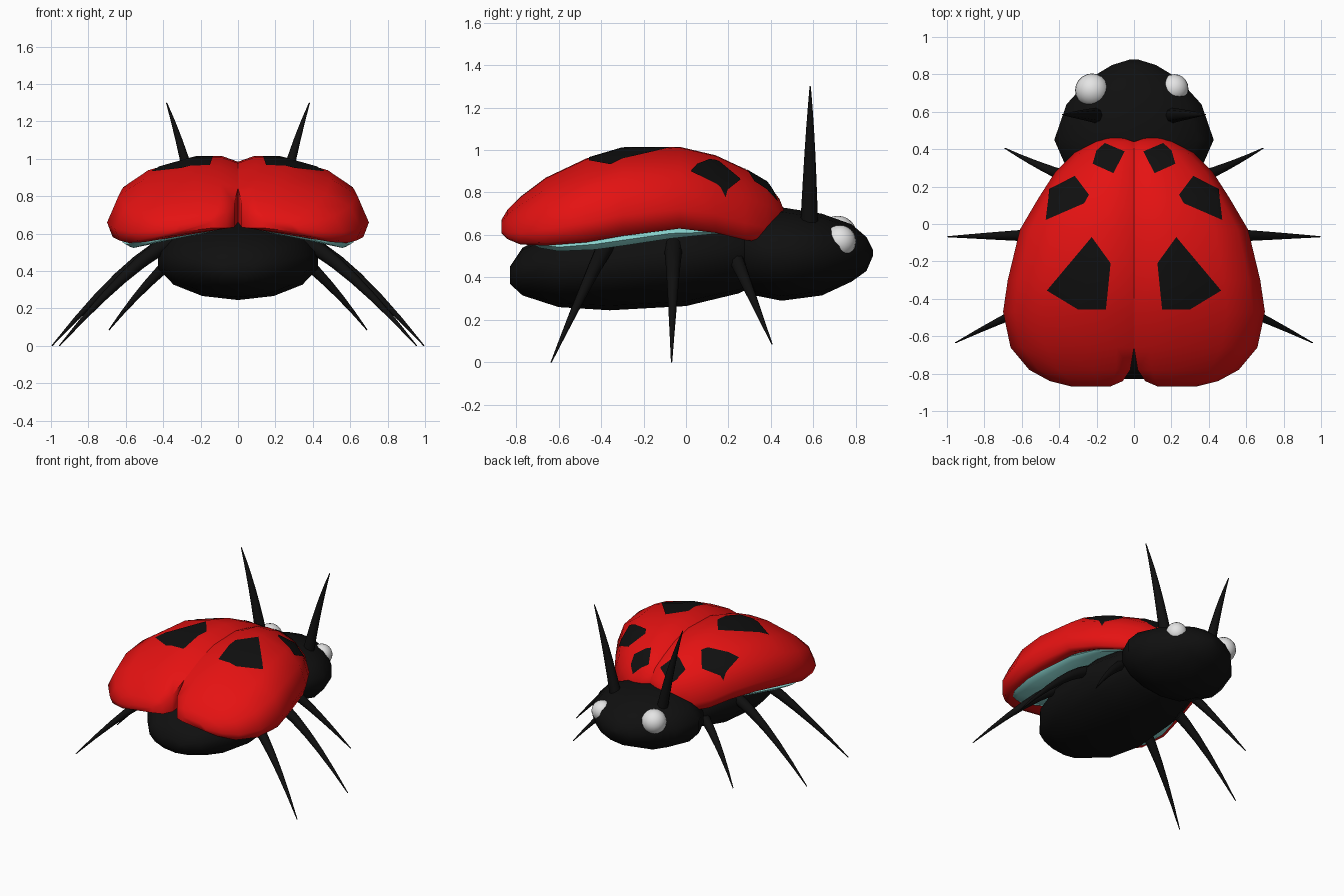
import bpy, bmesh, math
from mathutils import Vector

if "Cube" in bpy.data.objects:
    bpy.data.objects.remove(bpy.data.objects["Cube"], do_unlink=True)


def make_material(name, color):
    m = bpy.data.materials.new(name)
    m.use_nodes = True
    m.diffuse_color = (*color, 1)
    bsdf = next(n for n in m.node_tree.nodes if n.type == 'BSDF_PRINCIPLED')
    bsdf.inputs["Base Color"].default_value = (*color, 1)
    bsdf.inputs["Roughness"].default_value = 0.6
    return m


red = make_material("shell_red", (0.78, 0.006, 0.006))
black = make_material("body_black", (0.005, 0.005, 0.005))
aqua = make_material("underwing_aqua", (0.29, 0.76, 0.72))
white = make_material("eye_white", (0.78, 0.78, 0.78))


def finish(bm, name, mat, angle=60):
    mesh = bpy.data.meshes.new(name)
    bm.to_mesh(mesh)
    bm.free()
    mesh.materials.append(mat)
    ob = bpy.data.objects.new(name, mesh)
    bpy.context.collection.objects.link(ob)
    bpy.ops.object.select_all(action='DESELECT')
    ob.select_set(True)
    bpy.context.view_layer.objects.active = ob
    bpy.ops.object.shade_smooth_by_angle(angle=math.radians(angle))
    return ob


def loft(rings):
    """Skin a list of closed rings and cap both ends."""
    bm = bmesh.new()
    loops = [[bm.verts.new(p) for p in ring] for ring in rings]
    n = len(loops[0])
    for a, b in zip(loops, loops[1:]):
        for i in range(n):
            j = (i + 1) % n
            bm.faces.new((a[i], a[j], b[j], b[i]))
    bm.faces.new(loops[0])
    bm.faces.new(loops[-1])
    bmesh.ops.recalc_face_normals(bm, faces=bm.faces)
    return bm


def ovals(stations, sides=14):
    """Rings from (y, half width, low z, high z)."""
    rings = []
    for y, w, lo, hi in stations:
        angles = [2 * math.pi * i / sides for i in range(sides)]
        rings.append([(w * math.sin(a), y, (lo + hi) / 2 - (hi - lo) / 2 * math.cos(a))
                      for a in angles])
    return rings


def half_sections(stations, profile, slope=0):
    """Rings from (y, inner x, outer x, high z, low z) and a unit profile."""
    return [[(a + u * (b - a), y, lo + v * (hi - lo) + slope * (1 - u)) for u, v in profile]
            for y, a, b, hi, lo in stations]


def horn(name, start, bend, end, radius, steps=6, sides=8):
    """Curved, tapering spike along a quadratic path."""
    p, q, r = Vector(start), Vector(bend), Vector(end)
    rings = []
    for k in range(steps + 1):
        t = k / steps
        c = p * (1 - t) ** 2 + q * 2 * t * (1 - t) + r * t * t
        d = ((q - p) * (1 - t) + (r - q) * t).normalized()
        side = d.cross(Vector((0, 1, 0))).normalized()
        up = side.cross(d)
        rad = max(radius * (1 - t) ** 0.75, 0.003)
        rings.append([c + (side * math.cos(a) + up * math.sin(a)) * rad
                      for a in (2 * math.pi * i / sides for i in range(sides))])
    finish(loft(rings), name, black)


def mirrored(bm, s):
    if s < 0:
        bmesh.ops.scale(bm, vec=(-1, 1, 1), verts=bm.verts)
        bmesh.ops.reverse_faces(bm, faces=bm.faces)
    return bm


# Body and head
finish(loft(ovals([
    (-0.83, 0.08, 0.37, 0.45), (-0.77, 0.23, 0.315, 0.54), (-0.6, 0.37, 0.26, 0.62),
    (-0.36, 0.44, 0.245, 0.68), (0.0, 0.43, 0.265, 0.72), (0.25, 0.36, 0.325, 0.7),
    (0.4, 0.22, 0.4, 0.65)])), "body", black)
finish(loft(ovals([
    (0.2, 0.24, 0.4, 0.64), (0.3, 0.37, 0.32, 0.7), (0.45, 0.437, 0.29, 0.73),
    (0.64, 0.37, 0.315, 0.7), (0.78, 0.24, 0.38, 0.65), (0.85, 0.12, 0.43, 0.59),
    (0.88, 0.02, 0.5, 0.53)])), "head", black)

# Wing covers, underwings and spots
cover_stations = [
    (-0.87, 0.13, 0.33, 0.67, 0.61), (-0.84, 0.06, 0.45, 0.72, 0.58),
    (-0.78, 0.02, 0.56, 0.78, 0.555), (-0.66, 0, 0.66, 0.87, 0.55),
    (-0.47, 0, 0.7, 0.96, 0.565), (-0.3, 0, 0.675, 1.01, 0.595),
    (-0.03, 0, 0.61, 1.015, 0.63), (0.14, 0, 0.51, 0.975, 0.61),
    (0.28, 0, 0.42, 0.91, 0.575), (0.38, 0, 0.32, 0.85, 0.565),
    (0.44, 0, 0.22, 0.77, 0.61), (0.46, 0.06, 0.17, 0.72, 0.65)]
cover_profile = [(0, 0.35), (0, 0.92), (0.14, 1), (0.36, 0.99), (0.71, 0.83),
                 (0.91, 0.61), (1, 0.24), (0.957, 0.04), (0.886, 0)]
wing_stations = [
    (-0.74, 0.08, 0.42, 0.6, 0.56), (-0.69, 0.03, 0.54, 0.58, 0.53),
    (-0.6, 0.02, 0.6, 0.57, 0.515), (-0.43, 0.02, 0.62, 0.59, 0.522),
    (-0.3, 0.02, 0.6, 0.61, 0.54), (-0.07, 0.02, 0.54, 0.64, 0.575),
    (0.12, 0.02, 0.45, 0.63, 0.595), (0.25, 0.05, 0.3, 0.63, 0.6)]
wing_profile = [(0, 0), (0, 1), (0.9, 1), (1, 0.5), (0.93, 0)]
spots = {
    "large_spot": [(0.225, -0.07), (0.125, -0.21), (0.15, -0.455), (0.3, -0.455), (0.465, -0.355)],
    "middle_spot": [(0.315, 0.255), (0.24, 0.155), (0.265, 0.11), (0.47, 0.02), (0.45, 0.185)],
    "small_spot": [(0.155, 0.43), (0.05, 0.385), (0.11, 0.27), (0.22, 0.32), (0.2, 0.39)]}


def spot_plate(outline):
    """Trim the cover's upper surface to a convex outline and lift it slightly."""
    bm = loft(half_sections(cover_stations, cover_profile))
    bm.normal_update()
    low = [f for f in bm.faces if f.normal.z < 0.1]
    bmesh.ops.delete(bm, geom=low, context='FACES')
    pts = [Vector((x, y, 0)) for x, y in outline]
    mid = sum(pts, Vector()) / len(pts)
    for a, b in zip(pts, pts[1:] + pts[:1]):
        out = (b - a).cross(Vector((0, 0, 1)))
        if out.dot(a - mid) < 0:
            out.negate()
        bmesh.ops.bisect_plane(bm, geom=bm.verts[:] + bm.edges[:] + bm.faces[:],
                               plane_co=a, plane_no=out, clear_outer=True)
    bm.normal_update()
    for v, n in [(v, v.normal.copy()) for v in bm.verts]:
        v.co += n * 0.004
    return bm


for s, label in ((1, "left"), (-1, "right")):
    finish(mirrored(loft(half_sections(cover_stations, cover_profile)), s),
           label + "_wing_cover", red)
    finish(mirrored(loft(half_sections(wing_stations, wing_profile, 0.12)), s),
           label + "_underwing", aqua)
    for name, outline in spots.items():
        finish(mirrored(spot_plate(outline), s), label + "_" + name, black)

    # Legs and antennae
    horn(label + "_front_leg", (s * 0.3, 0.23, 0.5), (s * 0.48, 0.29, 0.36),
         (s * 0.69, 0.405, 0.085), 0.038)
    horn(label + "_middle_leg", (s * 0.36, -0.06, 0.55), (s * 0.6, -0.06, 0.46),
         (s * 0.995, -0.068, 0), 0.046)
    horn(label + "_rear_leg", (s * 0.36, -0.37, 0.56), (s * 0.58, -0.44, 0.44),
         (s * 0.955, -0.635, 0), 0.046)
    horn(label + "_antenna", (s * 0.2, 0.58, 0.64), (s * 0.28, 0.585, 1.02),
         (s * 0.382, 0.585, 1.3), 0.042)

# Eyes
for label, center, radius in (("left", (0.215, 0.725, 0.57), 0.076),
                              ("right", (-0.225, 0.715, 0.6), 0.09)):
    bm = bmesh.new()
    bmesh.ops.create_uvsphere(bm, u_segments=20, v_segments=12, radius=radius)
    bmesh.ops.translate(bm, vec=center, verts=bm.verts)
    finish(bm, label + "_eye", white)
